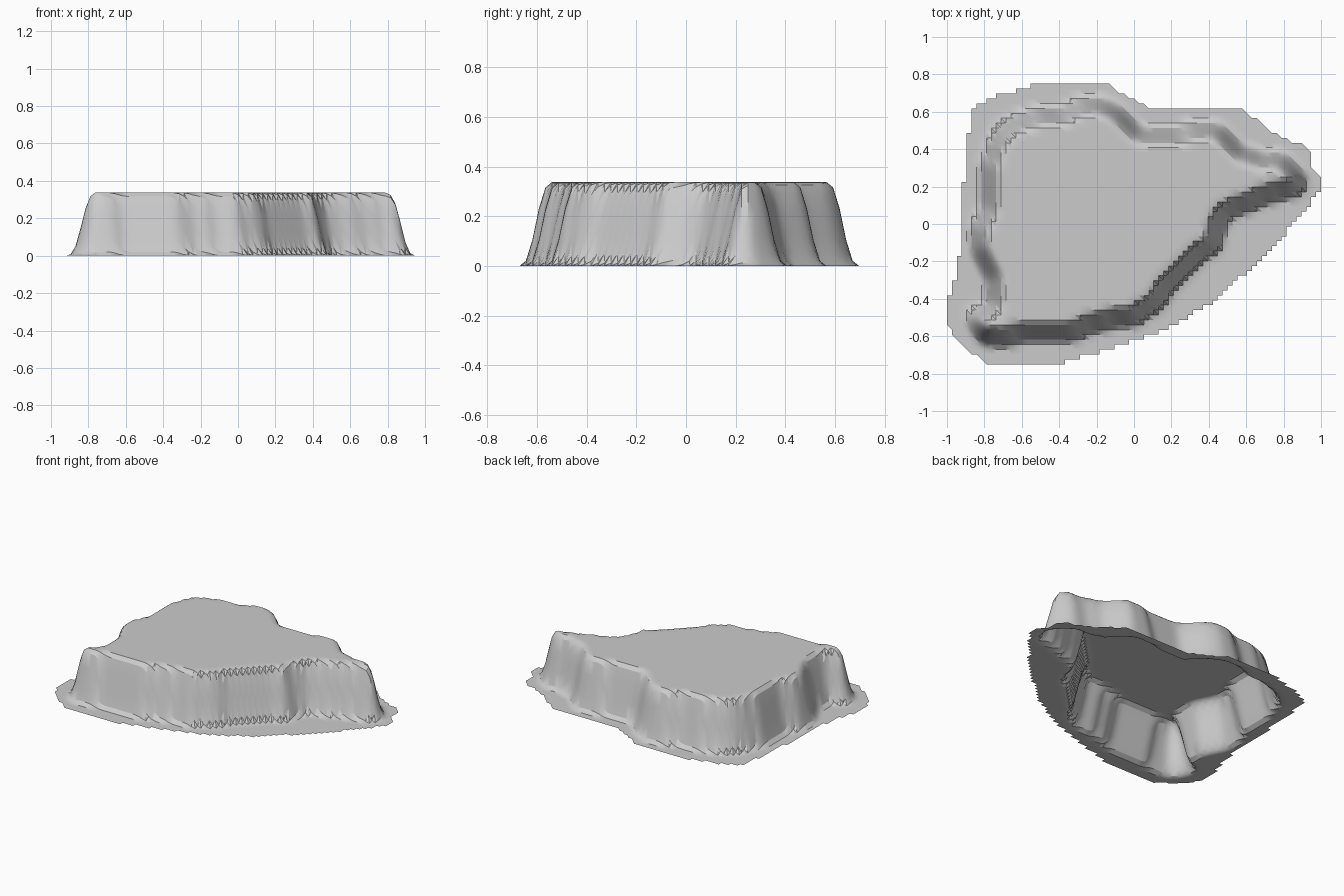
import bpy
import bmesh
import math

if "Cube" in bpy.data.objects:
    bpy.data.objects.remove(bpy.data.objects["Cube"], do_unlink=True)

STEP = 2 / 76
COLUMNS, ROWS = 77, 58
HEIGHT = 0.338
KERNEL = [weight / 16 for weight in (1, 4, 6, 4, 1)]

# Mid-line of the cliff, counter-clockwise from the eastern tip (hundredths)
CLIFF = [(89, 24), (79, 34), (59, 36), (48, 47), (44, 51), (30, 50), (24, 47),
         (4, 46), (-8, 57), (-16, 64), (-29, 63), (-36, 58), (-53, 57),
         (-66, 53), (-74, 43), (-77, 32), (-77, 10), (-82, -2), (-82, -14),
         (-77, -24), (-74, -36), (-77, -46), (-86, -50), (-82, -58),
         (-76, -62), (-64, -59), (-34, -59), (-24, -53), (0, -49), (8, -44),
         (16, -35), (35, -16), (43, -9), (46, 5), (59, 11), (80, 19), (88, 20)]

# Outer edge of the flat ground skirt
SKIRT = [(-53, 76), (-14, 76), (-8, 71), (8, 64), (55, 64), (77, 49), (94, 42),
         (96, 32), (101, 25), (101, 17), (86, -2), (67, -22), (43, -43),
         (16, -59), (-15, -69), (-39, -76), (-78, -76), (-88, -70), (-98, -60),
         (-101, -51), (-101, -40), (-95, -21), (-91, 41), (-87, 63),
         (-77, 69), (-66, 72)]


def position(i, j):
    return (i - (COLUMNS - 1) / 2) * STEP, (j - (ROWS - 1) / 2) * STEP


def inside(point, outline):
    x, y = point[0] * 100, point[1] * 100
    result = False
    for (ax, ay), (bx, by) in zip(outline, outline[1:] + outline[:1]):
        if (ay > y) != (by > y) and x < ax + (y - ay) * (bx - ax) / (by - ay):
            result = not result
    return result


def blurred(field, di, dj):
    """Soften the height steps along one grid direction."""
    return {(i, j): sum(weight * field.get((i + di * k, j + dj * k), 0)
                        for k, weight in enumerate(KERNEL, start=-2))
            for i, j in field}


# Stepped plateau with softened cliff shoulders
cells = [(i, j) for i in range(COLUMNS) for j in range(ROWS)]
plateau = {c: float(inside(position(*c), CLIFF)) for c in cells}
plateau = blurred(blurred(plateau, 1, 0), 0, 1)

# Open terrain sheet, trimmed to the skirt
bm = bmesh.new()
verts = {}
for cell in cells:
    point = position(*cell)
    if inside(point, SKIRT):
        verts[cell] = bm.verts.new((*point, HEIGHT * plateau[cell]))
for i, j in cells:
    east, north = (i + 1, j), (i, j + 1)
    for corner_keys in (((i, j), east, north), (east, (i + 1, j + 1), north)):
        if all(key in verts for key in corner_keys):
            bm.faces.new([verts[key] for key in corner_keys])
loose = [v for v in bm.verts if not v.link_faces]
bmesh.ops.delete(bm, geom=loose, context="VERTS")

mesh = bpy.data.meshes.new("terrain_plateau")
bm.to_mesh(mesh)
bm.free()
terrain = bpy.data.objects.new("terrain_plateau", mesh)
bpy.context.collection.objects.link(terrain)

# Plain stone grey
stone = bpy.data.materials.new("stone_grey")
stone.use_nodes = True
color = (0.6, 0.6, 0.6, 1)
stone.diffuse_color = color
stone.node_tree.nodes["Principled BSDF"].inputs["Base Color"].default_value = color
mesh.materials.append(stone)

bpy.ops.object.select_all(action="DESELECT")
terrain.select_set(True)
bpy.context.view_layer.objects.active = terrain
bpy.ops.object.shade_smooth_by_angle(angle=math.radians(30))
